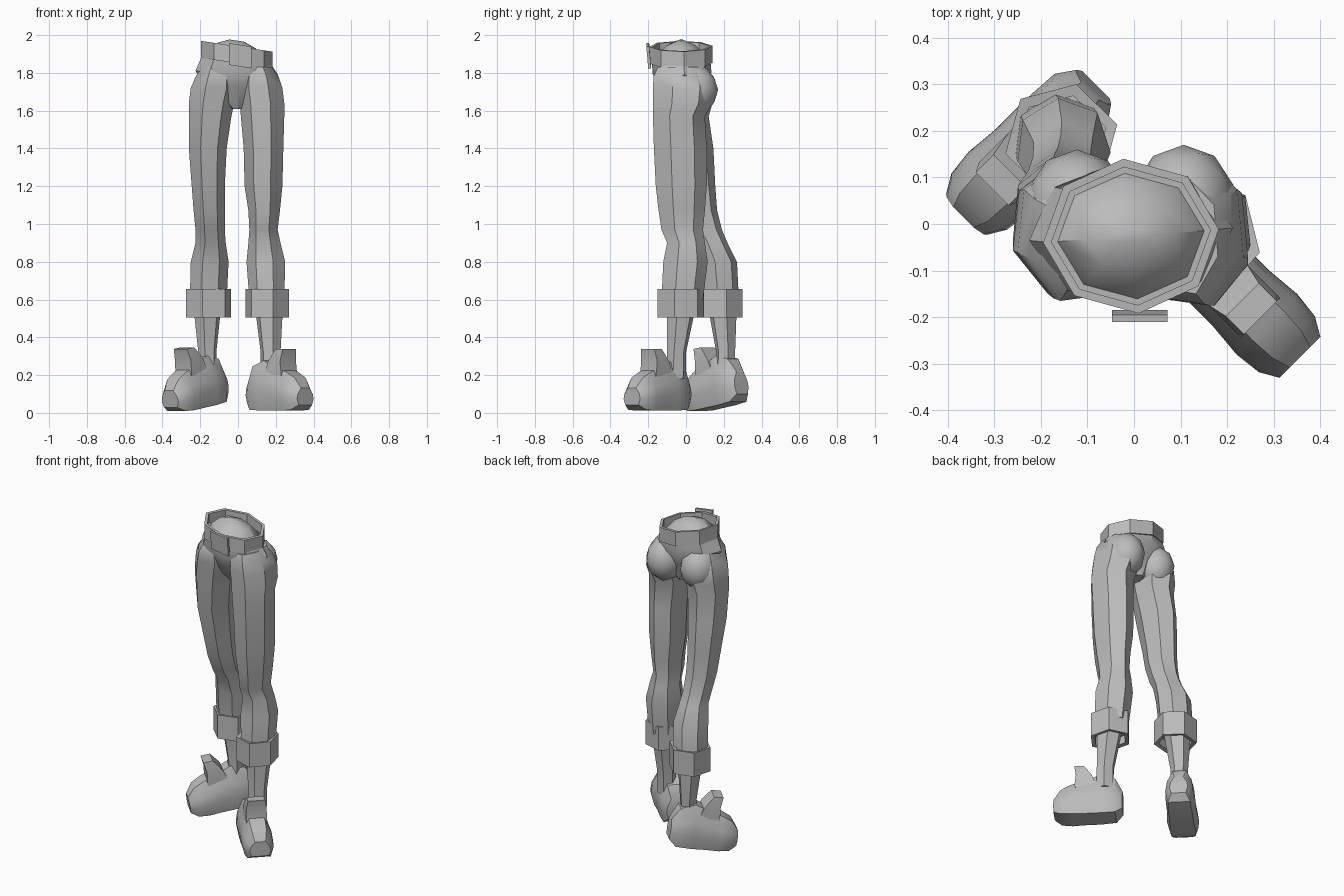
import bpy, bmesh, math
from mathutils import Matrix, Vector

cube = bpy.data.objects.get("Cube")
if cube:
    bpy.data.objects.remove(cube)

grey = bpy.data.materials.new("plain grey")
grey.use_nodes = True
COLOUR = (0.5, 0.5, 0.5, 1)
grey.diffuse_color = COLOUR
grey.node_tree.nodes["Principled BSDF"].inputs["Base Color"].default_value = COLOUR


def polygon(sides, turn):
    """Unit polygon scaled so that it fills the square from 0 to 1."""
    pts = [(math.sin(turn + math.tau * i / sides), -math.cos(turn + math.tau * i / sides))
           for i in range(sides)]
    xs, ys = zip(*pts)
    return [((x - min(xs)) / (max(xs) - min(xs)), (y - min(ys)) / (max(ys) - min(ys)))
            for x, y in pts]


def ring(bounds, z, sides, turn=0.0, tilt=0.0):
    x0, x1, y0, y1 = bounds
    pts = [(x0 + u * (x1 - x0), y0 + v * (y1 - y0)) for u, v in polygon(sides, math.radians(turn))]
    return [Vector((x, y, z + tilt * x)) for x, y in pts]


def grow(bounds, d):
    x0, x1, y0, y1 = bounds
    return x0 - d, x1 + d, y0 - d, y1 + d


def finish(name, bm, smooth=35):
    bmesh.ops.recalc_face_normals(bm, faces=bm.faces)
    mesh = bpy.data.meshes.new(name)
    bm.to_mesh(mesh)
    bm.free()
    mesh.materials.append(grey)
    obj = bpy.data.objects.new(name, mesh)
    bpy.context.collection.objects.link(obj)
    bpy.ops.object.select_all(action="DESELECT")
    obj.select_set(True)
    bpy.context.view_layer.objects.active = obj
    bpy.ops.object.shade_smooth_by_angle(angle=math.radians(smooth))


def loft(name, rings, closed=False, matrix=Matrix()):
    """Skin a row of equal rings, capped at the ends or closed into a loop."""
    bm = bmesh.new()
    rows = [[bm.verts.new(matrix @ p) for p in r] for r in rings]
    pairs = list(zip(rows, rows[1:]))
    if closed:
        pairs.append((rows[-1], rows[0]))
    else:
        bm.faces.new(rows[0])
        bm.faces.new(rows[-1])
    n = len(rows[0])
    for a, b in pairs:
        for i in range(n):
            j = (i + 1) % n
            bm.faces.new((a[i], a[j], b[j], b[i]))
    finish(name, bm)


# Trouser legs: height, then x and y bounds of each section
HEIGHTS = (1.83, 1.78, 1.72, 1.64, 1.57, 1.4, 1.2, 1.07, 0.97, 0.9, 0.8, 0.6)
LEFT = ((.03, .18, -.15, .1), (.01, .215, -.172, .13), (0, .235, -.175, .15),
        (.01, .245, -.175, .14), (.015, .245, -.175, .1), (.03, .24, -.17, .11),
        (.035, .235, -.16, .11), (.055, .222, -.145, .1), (.06, .21, -.13, .09),
        (.055, .225, -.1, .1), (.045, .25, -.12, .115), (.06, .245, -.13, .09))
RIGHT = ((-.19, -.04, -.14, .09), (-.225, -.01, -.165, .12), (-.25, 0, -.16, .145),
         (-.26, -.02, -.15, .14), (-.26, -.035, -.14, .12), (-.26, -.06, -.12, .145),
         (-.245, -.07, -.07, .155), (-.235, -.07, -.04, .165), (-.225, -.07, 0, .19),
         (-.225, -.065, .04, .22), (-.25, -.05, .07, .27), (-.255, -.06, .09, .28))
for side, turn, sections in (("left", 20, LEFT), ("right", -20, RIGHT)):
    loft(side + "_trouser_leg", [ring(b, z, 7, turn) for b, z in zip(sections, HEIGHTS)])

# Belt band, domed waist filling and buckle, all leaning to one side
BELT = (-.195, .182, -.192, .14)
LEAN = -.15
loft("belt", [ring(grow(BELT, d), z, 8, 5, LEAN)
              for d, z in ((0, 1.85), (0, 1.94), (-.018, 1.94), (-.018, 1.85))], closed=True)
loft("waist_filling", [ring(grow(BELT, d), z, 8, 5, LEAN)
                       for d, z in ((-.02, 1.85), (-.035, 1.89), (-.09, 1.945), (-.15, 1.97))])
loft("belt_buckle", [ring((-.047, .072, y, y + .015), z, 4, 45, LEAN)
                     for z, y in ((1.835, -.2), (1.95, -.21))])

# Hips below the belt, narrowing to the crotch
loft("hips", [ring(grow(BELT, -.012), 1.88, 8, 5, LEAN),
              ring((-.225, .212, -.178, .135), 1.8, 8, 5, -.05),
              ring((-.17, .16, -.145, .1), 1.72, 8, 5),
              ring((-.04, .035, -.08, .07), 1.61, 8, 5)])

# Rounded buttocks
for side, x, y in (("left", .107, .045), ("right", -.122, .035)):
    bm = bmesh.new()
    bmesh.ops.create_icosphere(bm, subdivisions=2, radius=1)
    bm.transform(Matrix.Translation((x, y, 1.71)) @ Matrix.Diagonal((.112, .125, .135, 1)))
    finish(side + "_buttock", bm)

# Turned-up cuffs and bare shins
CUFFS = {"left": (.04, .27, -.152, .095), "right": (-.276, -.036, .065, .3)}
SHINS = {"left": ((.085, .24, -.1, .06), (.12, .225, -.1, 0), (.12, .225, -.11, 0)),
         "right": ((-.24, -.085, .11, .27), (-.21, -.115, .16, .26), (-.21, -.115, .15, .25))}
for side, turn in (("left", 15), ("right", -15)):
    loft(side + "_cuff", [ring(grow(CUFFS[side], d), z, 6, turn)
                          for d, z in ((-.025, .51), (0, .505), (0, .655), (-.025, .65))],
         closed=True)
    loft(side + "_cuff_lining", [ring(grow(CUFFS[side], -.015), z, 6, turn) for z in (.56, .62)])
    loft(side + "_shin", [ring(b, z, 6, turn) for b, z in zip(SHINS[side], (.6, .32, .18))])


# Shoes, built with the toe along +x, then turned out and set in place
def shoe_section(u, half, low, high):
    h = high - low
    outline = ((.8, 0), (1, .35), (.9, .65), (.5, 1))
    right = [Vector((u, half * a, low + h * b)) for a, b in outline]
    left = [Vector((p.x, -p.y, p.z)) for p in reversed(right)]
    return right + left


SHOE = ((-.195, .052, .04, .16), (-.155, .08, .005, .235), (-.07, .085, 0, .265),
        (.02, .085, 0, .23), (.1, .092, 0, .205), (.16, .085, .005, .175), (.2, .062, .03, .12))
TONGUE = ((-.05, .08, .06, .18), (-.02, .07, .06, .26), (.025, .08, .05, .325))
for side, spot, heading, pitch, lift in (("left", (.215, -.145), -45, 0, .012),
                                         ("right", (-.213, .167), -135, 9, .03)):
    place = (Matrix.Translation((*spot, lift))
             @ Matrix.Rotation(math.radians(heading), 4, "Z")
             @ Matrix.Rotation(math.radians(pitch), 4, "Y"))
    loft(side + "_shoe", [shoe_section(*s) for s in SHOE], matrix=place)
    loft(side + "_shoe_tongue", [ring((u0, u1, -w, w), z, 4, 45) for u0, u1, w, z in TONGUE],
         matrix=place)
